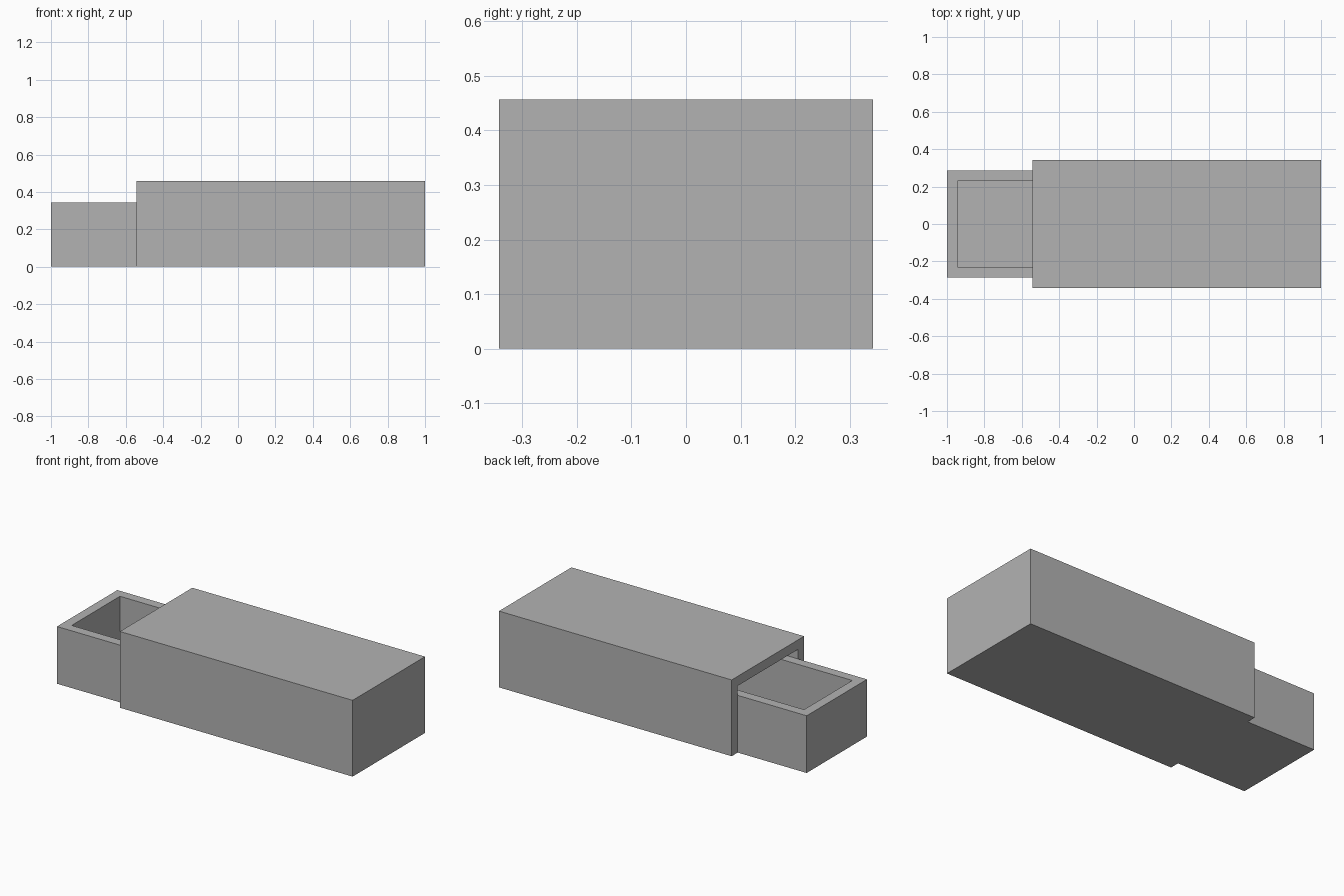
import bpy
import bmesh

default_cube = bpy.data.objects.get("Cube")
if default_cube:
    bpy.data.objects.remove(default_cube, do_unlink=True)

WALL = 2 / 35              # board thickness, the module of the whole box
SLEEVE_START = -1 + 8 * WALL
DRAWER_END = 1 - WALL      # drawer runs up to the sleeve's closed end

grey = bpy.data.materials.new("plain grey")
grey.use_nodes = True
colour = (0.45, 0.45, 0.45, 1)
grey.diffuse_color = colour
grey.node_tree.nodes["Principled BSDF"].inputs["Base Color"].default_value = colour


def finish(name, bm):
    """Turn a bmesh into a flat-shaded grey object."""
    bmesh.ops.recalc_face_normals(bm, faces=bm.faces[:])
    mesh = bpy.data.meshes.new(name)
    bm.to_mesh(mesh)
    bm.free()
    mesh.materials.append(grey)
    obj = bpy.data.objects.new(name, mesh)
    bpy.context.collection.objects.link(obj)
    return obj


def box(x0, x1, half_width, height):
    """Box standing on the ground, centred across y."""
    bm = bmesh.new()
    bmesh.ops.create_cube(bm, size=1)
    for v in bm.verts:
        v.co.x = x0 if v.co.x < 0 else x1
        v.co.y = half_width if v.co.y > 0 else -half_width
        v.co.z = height if v.co.z > 0 else 0
    return bm


def hollow(bm, direction, depth):
    """Inset the face looking in a direction and push it into the box."""
    face = max(bm.faces, key=lambda f: f.normal.dot(direction))
    bmesh.ops.inset_region(bm, faces=[face], thickness=WALL, use_even_offset=True)
    for v in face.verts:
        # only the sleeve opening reaches the ground
        if direction[0] and v.co.z < 2 * WALL:
            v.co.z = 0
    pushed = bmesh.ops.extrude_discrete_faces(bm, faces=[face])["faces"]
    for v in pushed[0].verts:
        for axis in range(3):
            v.co[axis] -= direction[axis] * depth


# Drawer: open-topped tray that slides out of the sleeve
drawer = box(-1, DRAWER_END, 5 * WALL, 6 * WALL)
drawer.normal_update()
hollow(drawer, (0, 0, 1), 5 * WALL)
finish("drawer", drawer)

# Sleeve: inverted U section, drawn as a profile and extruded along x
outer, inner, top = 6 * WALL, 5 * WALL, 8 * WALL
profile = [(-outer, 0), (-outer, top), (outer, top), (outer, 0),
           (inner, 0), (inner, top - WALL), (-inner, top - WALL), (-inner, 0)]
sleeve = bmesh.new()
section = sleeve.faces.new([sleeve.verts.new((SLEEVE_START, y, z)) for y, z in profile])
moved = bmesh.ops.extrude_face_region(sleeve, geom=[section], use_keep_orig=True)["geom"]
for v in moved:
    if isinstance(v, bmesh.types.BMVert):
        v.co.x = 1
finish("sleeve", sleeve)

# End panel: closes the far end of the sleeve
finish("sleeve_end_panel", box(DRAWER_END, 1, inner, top - WALL))
